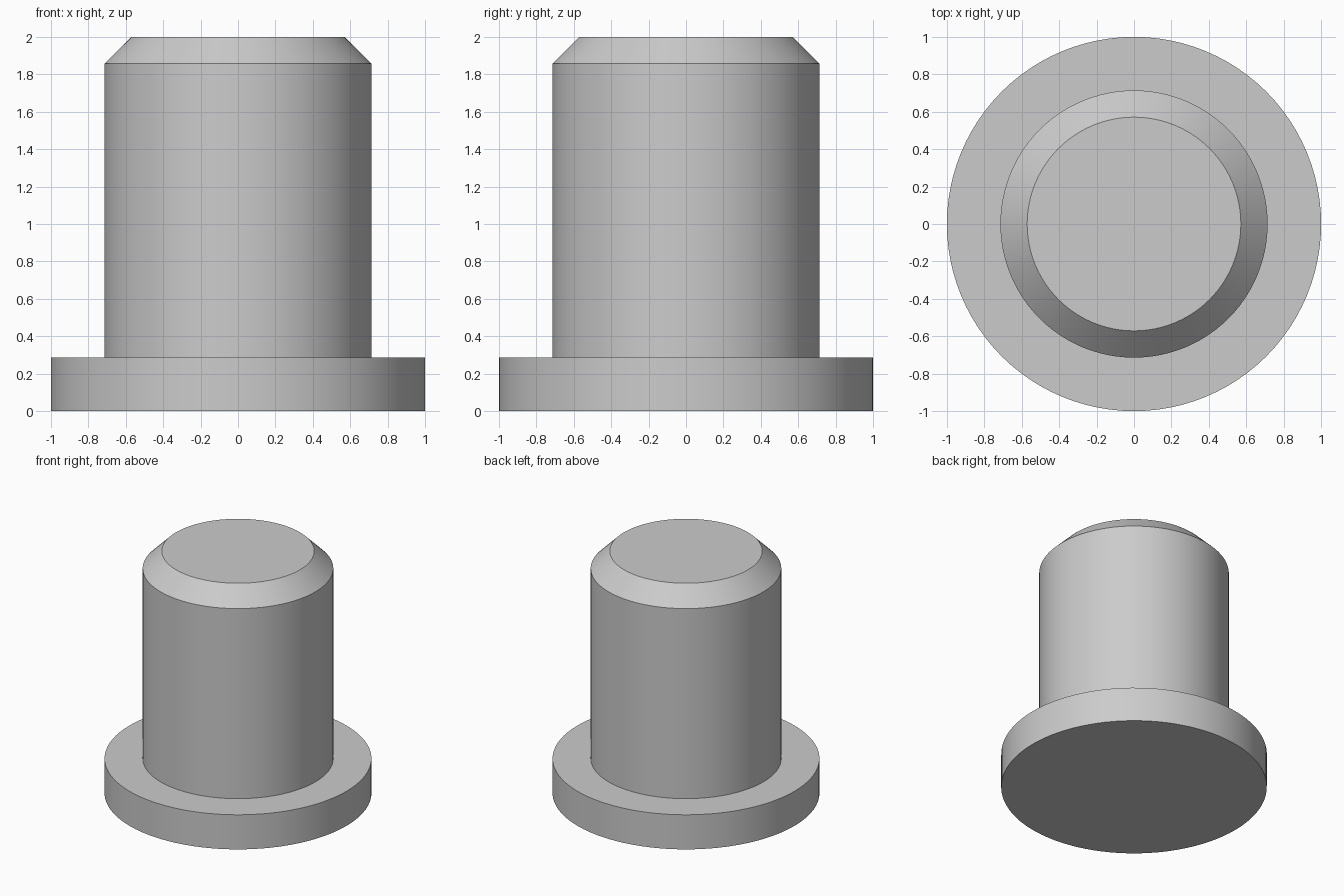
import bpy
import bmesh
from math import radians, tau

SEGMENTS = 96

cube = bpy.data.objects.get("Cube")
if cube:
    bpy.data.objects.remove(cube, do_unlink=True)

# Plain grey metal
grey = bpy.data.materials.new("plain_grey")
grey.use_nodes = True
colour = (0.6, 0.6, 0.6, 1)
grey.diffuse_color = colour
grey.node_tree.nodes["Principled BSDF"].inputs["Base Color"].default_value = colour

# Half outline (radius, height): flange, shank, chamfered tip
flange_r, flange_h = 1.0, 0.286
shank_r, chamfer, top = 0.714, 0.143, 2.0
profile = [
    (0, 0),
    (flange_r, 0),
    (flange_r, flange_h),
    (shank_r, flange_h),
    (shank_r, top - chamfer),
    (shank_r - chamfer, top),
    (0, top),
]

# Revolve the outline into one closed solid
bm = bmesh.new()
verts = [bm.verts.new((r, 0, z)) for r, z in profile]
edges = [bm.edges.new(pair) for pair in zip(verts, verts[1:])]
bmesh.ops.spin(bm, geom=verts + edges, cent=(0, 0, 0), axis=(0, 0, 1),
               angle=tau, steps=SEGMENTS)
bmesh.ops.remove_doubles(bm, verts=bm.verts, dist=0.0001)
bmesh.ops.recalc_face_normals(bm, faces=bm.faces)

mesh = bpy.data.meshes.new("flanged_pin")
bm.to_mesh(mesh)
bm.free()
mesh.materials.append(grey)
pin = bpy.data.objects.new("flanged_pin", mesh)
bpy.context.collection.objects.link(pin)

# Smooth round walls with crisp rims
bpy.ops.object.select_all(action="DESELECT")
pin.select_set(True)
bpy.context.view_layer.objects.active = pin
bpy.ops.object.shade_smooth_by_angle(angle=radians(30))
